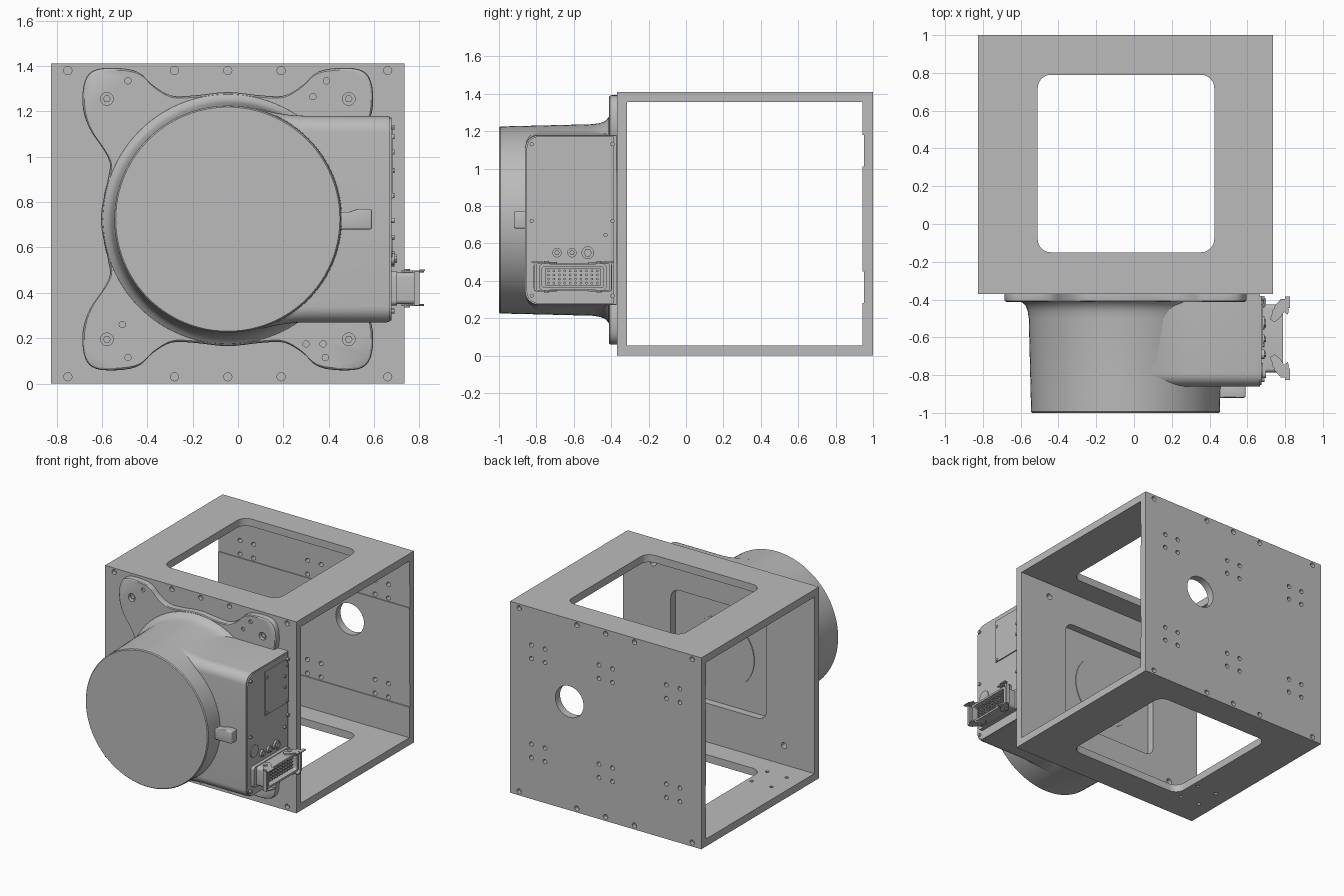
import bpy, bmesh
from math import sin, cos, pi, radians
from mathutils import Vector

cube = bpy.data.objects.get("Cube")
if cube:
    bpy.data.objects.remove(cube, do_unlink=True)

GREY = (0.50, 0.50, 0.50, 1)
metal = bpy.data.materials.new("machined_grey")
metal.use_nodes = True
metal.diffuse_color = GREY
metal.node_tree.nodes["Principled BSDF"].inputs["Base Color"].default_value = GREY

CX, CZ = -0.045, 0.725          # axis of the round body


def place(axis, u, v, d):
    return {"x": (d, u, v), "y": (u, d, v), "z": (u, v, d)}[axis]


def circle(u, v, r, n=20):
    return [(u + r * cos(2 * pi * i / n), v + r * sin(2 * pi * i / n)) for i in range(n)]


def rect(u0, u1, v0, v1, r=0.0, n=6):
    if r == 0:
        return [(u0, v0), (u1, v0), (u1, v1), (u0, v1)]
    pts = []
    corners = [(u1 - r, v1 - r), (u0 + r, v1 - r), (u0 + r, v0 + r), (u1 - r, v0 + r)]
    for q, (cu, cv) in enumerate(corners):
        for i in range(n + 1):
            a = (q + i / n) * pi / 2
            pts.append((cu + r * cos(a), cv + r * sin(a)))
    return pts


def loft(name, stacks):
    """Closed solids, each skinned over a stack of equal rings."""
    bm = bmesh.new()
    for rings in stacks:
        loops = [[bm.verts.new(p) for p in ring] for ring in rings]
        for a, b in zip(loops, loops[1:]):
            for i in range(len(a)):
                j = (i + 1) % len(a)
                bm.faces.new((a[i], a[j], b[j], b[i]))
        bm.faces.new(loops[0])
        bm.faces.new(loops[-1])
    bmesh.ops.recalc_face_normals(bm, faces=bm.faces)
    mesh = bpy.data.meshes.new(name)
    bm.to_mesh(mesh)
    bm.free()
    obj = bpy.data.objects.new(name, mesh)
    bpy.context.collection.objects.link(obj)
    mesh.materials.append(metal)
    return obj


def prism(name, outlines, axis, a, b):
    return loft(name, [[[place(axis, u, v, d) for u, v in o] for d in (a, b)] for o in outlines])


def activate(obj):
    bpy.ops.object.select_all(action="DESELECT")
    obj.select_set(True)
    bpy.context.view_layer.objects.active = obj


def cut(obj, outlines, axis, a, b):
    cutter = prism("cutter", outlines, axis, a, b)
    mod = obj.modifiers.new("cut", "BOOLEAN")
    mod.operation, mod.solver, mod.object = "DIFFERENCE", "EXACT", cutter
    activate(obj)
    bpy.ops.object.modifier_apply(modifier="cut")
    bpy.data.objects.remove(cutter, do_unlink=True)


def bevel(obj, width, segments=3):
    mod = obj.modifiers.new("bevel", "BEVEL")
    mod.width, mod.segments, mod.limit_method = width, segments, "ANGLE"
    mod.angle_limit = radians(50)
    activate(obj)
    bpy.ops.object.modifier_apply(modifier="bevel")


# Box frame: four plates, open at both x ends
X0, X1, H, T = -0.825, 0.735, 1.41, 0.055
window = rect(-0.51, 0.425, -0.15, 0.79, 0.07)
top_plate = prism("top_plate", [rect(X0, X1, -0.315, 0.945)], "z", H - T, H)
bottom_plate = prism("bottom_plate", [rect(X0, X1, -0.315, 0.945)], "z", 0, T)
floor_holes = [circle(-0.63 + sx * 0.08, -0.07 + sy * 0.09, 0.013, 12)
               for sx in (-1, 1) for sy in (-1, 1)]
cut(top_plate, [window], "z", 1, 2)
cut(bottom_plate, [window] + floor_holes, "z", -1, 1)

edge_holes = [circle(CX + dx, z, 0.018, 16)
              for dx in (-0.705, -0.235, 0, 0.235, 0.705) for z in (0.03, H - 0.03)]
mount_spots = [(CX + sx * 0.533, CZ + sz * 0.53) for sx in (-1, 1) for sz in (-1, 1)]

front_plate = prism("front_plate", [rect(X0, X1, 0, H)], "y", -0.37, -0.315)
cut(front_plate, edge_holes, "y", -0.5, -0.34)
cut(front_plate, [rect(CX - 0.39, CX + 0.39, CZ - 0.385, CZ + 0.385, 0.07)]
    + [circle(x, z, 0.022) for x, z in mount_spots], "y", -0.5, 0)

# Rear plate with two shallow inner grooves and bolt groups
groove = [(0.945, 0)]
for z0, z1 in ((0.28, 0.45), (1.01, 1.18)):
    groove += [(0.945, z0), (0.952, z0), (0.952, z1), (0.945, z1)]
back_plate = prism("back_plate", [groove + [(0.945, H), (1, H), (1, 0)]], "x", X0, X1)
cut(back_plate, edge_holes, "y", 0.97, 1.2)
groups = [circle(gx + sx * 0.055, gz + sz * 0.05, 0.016, 14)
          for gx in (CX - 0.55, CX, CX + 0.55) for gz in (0.355, 1.085)
          for sx in (-1, 1) for sz in (-1, 1)]
cut(back_plate, groups + [circle(0.25, 0.8, 0.115, 40)], "y", 0.8, 1.2)

# Four-lobed mounting flange: one quadrant mirrored twice, then splined
quad = [(0, .56), (.15, .545), (.25, .545), (.33, .59), (.39, .645), (.47, .665), (.58, .66),
        (.63, .61), (.64, .5), (.61, .4), (.55, .31), (.52, .245), (.53, .17), (.56, 0)]
half = quad + [(u, -v) for u, v in quad[-2::-1]]
ctrl = [Vector(p) for p in half + [(-u, v) for u, v in half[-2:0:-1]]]
outline = []
for i in range(len(ctrl)):
    p0, p1, p2, p3 = (ctrl[(i + k) % len(ctrl)] for k in (-1, 0, 1, 2))
    for t in (0, 0.25, 0.5, 0.75):
        p = 0.5 * (2 * p1 + (p2 - p0) * t + (2 * p0 - 5 * p1 + 4 * p2 - p3) * t ** 2
                   + (3 * p1 - p0 - 3 * p2 + p3) * t ** 3)
        outline.append((CX + p.x, CZ + p.y))
flange = loft("mounting_flange", [[[(CX + (u - CX) * s, y, CZ + (v - CZ) * s) for u, v in outline]
              for s, y in ((1, -0.37), (1, -0.398), (0.996, -0.407), (0.985, -0.412))]])
cut(flange, [circle(x, z, 0.028) for x, z in mount_spots], "y", -0.6, -0.385)
dowels = [(-.485, 1.335), (-.51, .26), (-.485, .115), (.39, 1.335), (.33, 1.265),
          (.3, .175), (.375, .175), (.385, .115)]
cut(flange, [circle(x, z, 0.014, 14) for x, z in dowels], "y", -0.6, -0.4)
prism("flange_bolts", [circle(x, z, 0.017, 6) for x, z in mount_spots], "y", -0.4, -0.38)
prism("inner_disc", [circle(CX, CZ, 0.255, 48)], "y", -0.375, -0.364)

# Round body flaring into the flange
profile = [(.494, -1), (.5, -.993), (.503, -.86), (.512, -.5), (.518, -.46),
           (.53, -.43), (.55, -.414), (.555, -.39)]
loft("round_body", [[[place("y", u, v, y) for u, v in circle(CX, CZ, r, 96)] for r, y in profile]])


# Side housing blending out of the round body
def housing_outline(h, front, back, r):
    pts = [(back, CZ - h), (back, CZ + h)]
    for q in (1, 2):
        cv = CZ + (h - r) * (1 if q == 1 else -1)
        pts += [(front + r + r * cos(a), cv + r * sin(a))
                for a in ((q + i / 8) * pi / 2 for i in range(9))]
    return pts


stations = [(.04, .498), (.08, .489), (.12, .479), (.16, .470), (.2, .463), (.24, .458),
            (.3, .455), (.655, .455), (.667, .452)]
loft("side_housing", [[[place("x", u, v, x) for u, v in housing_outline(h, -0.86, -0.372, 0.07)]
                       for x, h in stations]])
prism("side_panel", [housing_outline(0.447, -0.852, -0.385, 0.065)], "x", 0.66, 0.676)
prism("access_cover", [[(-.655, .815), (-.388, .815), (-.388, 1.1), (-.425, 1.137), (-.655, 1.137)]],
      "x", 0.67, 0.684)
tab = prism("front_tab", [[(.43, .68), (.59, .68), (.59, .77), (.53, .77), (.49, .757), (.43, .757)]],
            "y", -0.92, -0.84)
bevel(tab, 0.008)

# Panel screws and round plugs
screws = [(y, z) for y in (-.825, -.393) for z in (1.13, .72, .32)]
screws += [(-.43, z) for z in (1.02, .94, .645)]
screws += [(y, z) for y in (-.64, -.405) for z in (.83, 1.09)]
prism("panel_screws", [circle(y, z, 0.011, 12) for y, z in screws], "x", 0.67, 0.69)
prism("round_plug", [circle(-.78, .6, .045, 28)], "x", 0.67, 0.682)
prism("port_caps", [circle(-.69, .55, .025), circle(-.61, .55, .025), circle(-.525, .55, .034)],
      "x", 0.67, 0.69)
prism("port_cores", [circle(-.69, .55, .014, 6), circle(-.61, .55, .014, 6),
                     circle(-.525, .55, .022, 6)], "x", 0.67, 0.70)

# Rectangular connector with pin field and two locking levers
MY, MZ = -0.605, 0.42
prism("connector_base", [rect(MY - .21, MY + .21, MZ - .075, MZ + .075, .02)], "x", 0.67, 0.70)
shell = prism("connector_shell", [rect(MY - .18, MY + .18, MZ - .07, MZ + .07, .02)], "x", 0.69, 0.79)
cut(shell, [rect(MY - .165, MY + .165, MZ - .056, MZ + .056, .015)], "x", 0.72, 1)
prism("connector_insert", [rect(MY - .15, MY + .15, MZ - .045, MZ + .045)], "x", 0.71, 0.755)
prism("connector_pins", [circle(MY + (i - 4.5) * .029, MZ + (j - 1.5) * .022, .007, 8)
                         for i in range(10) for j in range(4)], "x", 0.75, 0.775)
lever = [(.72, .10), (.745, .17), (.77, .2), (.8, .195), (.82, .15), (.815, .125),
         (.795, .14), (.775, .11), (.745, .085)]
levers = [[(x, MY + s * d) for x, d in lever] for s in (-1, 1)]
for label, z in (("lower", MZ - .078), ("upper", MZ + .07)):
    prism(label + "_lever_plates", levers, "z", z, z + 0.009)
    prism(label + "_lever_pivots", [circle(.745, MY + s * .14, .014, 14) for s in (-1, 1)],
          "z", z - 0.006, z + 0.015)
prism("lever_bars", [rect(.775, .8, MY + s * .2 - .008, MY + s * .2 + .008) for s in (-1, 1)],
      "z", MZ - .075, MZ + .075)
prism("lever_grips", [rect(.8, .825, MY + s * .19 - .03, MY + s * .19 + .03) for s in (-1, 1)],
      "z", MZ + .076, MZ + .082)

for obj in list(bpy.context.scene.objects):
    if obj.type == "MESH":
        activate(obj)
        bpy.ops.object.shade_smooth_by_angle(angle=radians(30))
